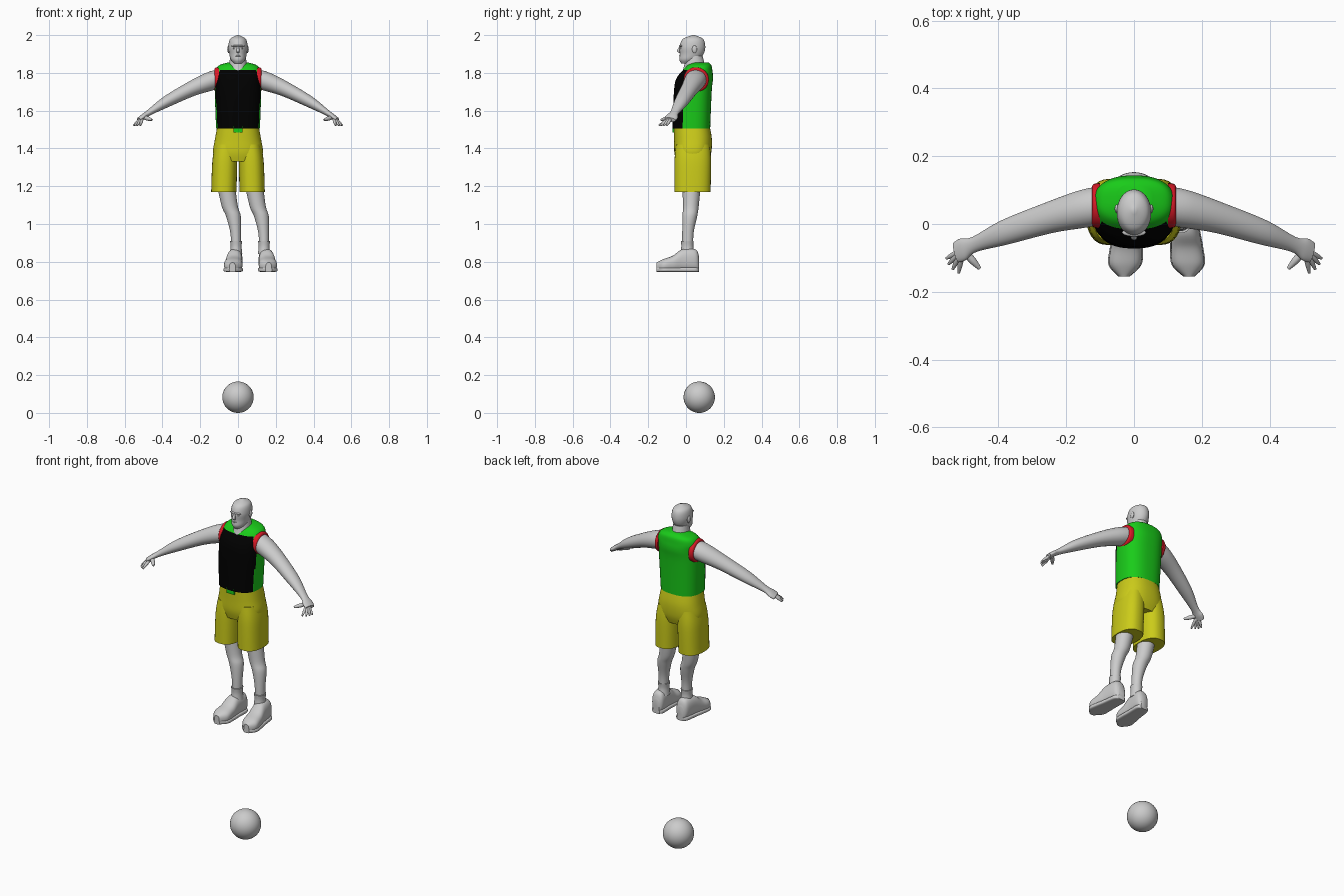
import bpy, bmesh, math
from mathutils import Vector

default = bpy.data.objects.get("Cube")
if default:
    bpy.data.objects.remove(default, do_unlink=True)

AXIS_X, AXIS_Y, AXIS_Z = Vector((1, 0, 0)), Vector((0, 1, 0)), Vector((0, 0, 1))
SIDES = (("left", 1), ("right", -1))
parts = []


def material(name, color):
    mat = bpy.data.materials.new(name)
    mat.use_nodes = True
    mat.diffuse_color = (*color, 1)
    shader = mat.node_tree.nodes["Principled BSDF"]
    shader.inputs["Base Color"].default_value = (*color, 1)
    return mat


GREY = material("light grey", (.6, .6, .6))
GREEN = material("jersey green", (.01, .6, .01))
BLACK = material("panel black", (0, 0, 0))
YELLOW = material("shorts yellow", (.6, .6, .01))
RED = material("trim red", (.7, .01, .02))


def finish(name, bm, mat):
    bmesh.ops.recalc_face_normals(bm, faces=bm.faces)
    mesh = bpy.data.meshes.new(name)
    bm.to_mesh(mesh)
    bm.free()
    mesh.materials.append(mat)
    obj = bpy.data.objects.new(name, mesh)
    bpy.context.collection.objects.link(obj)
    parts.append(obj)
    return obj


def smooth_stations(stations, steps=6):
    """Hermite interpolation through the control rings."""
    pts = [Vector(station) for station in stations]
    padded = [pts[0]] + pts + [pts[-1]]
    result = []
    for before, start, end, after in zip(padded, padded[1:], padded[2:], padded[3:]):
        slope_in, slope_out = (end - before) / 2, (after - start) / 2
        for k in range(steps):
            t = k / steps
            blend = t * t * (3 - 2 * t)
            result.append(start.lerp(end, blend)
                          + slope_in * t * (1 - t) ** 2
                          - slope_out * t * t * (1 - t))
    return result + [pts[-1]]


def signed_power(value, exponent):
    return math.copysign(abs(value) ** exponent, value)


def loft(name, stations, mat, u=AXIS_X, v=AXIS_Y, power=2, sides=32):
    """Skin superellipse rings; a station is x, y, z, half width on u, half width on v."""
    bm = bmesh.new()
    rings = []
    for x, y, z, across, deep in smooth_stations(stations):
        ring = []
        for i in range(sides):
            angle = math.tau * i / sides
            point = Vector((x, y, z))
            point += u * across * signed_power(math.cos(angle), 2 / power)
            point += v * deep * signed_power(math.sin(angle), 2 / power)
            ring.append(bm.verts.new(point))
        rings.append(ring)
    for lower, upper in zip(rings, rings[1:]):
        for i in range(sides):
            bm.faces.new((lower[i - 1], lower[i], upper[i], upper[i - 1]))
    bm.faces.new(rings[0])
    bm.faces.new(rings[-1])
    return finish(name, bm, mat)


def limb(name, stations, mat, sides=32):
    """Loft whose rings stand square to the line from first to last station."""
    direction = (Vector(stations[-1][:3]) - Vector(stations[0][:3])).normalized()
    u = (AXIS_Y - direction * direction.dot(AXIS_Y)).normalized()
    return loft(name, stations, mat, u=u, v=direction.cross(u), sides=sides)


def upright(rows, center_x=0):
    """Stations from rows of height, centre y, half width, half depth."""
    return [(center_x, y, z, across, deep) for z, y, across, deep in rows]


def ellipsoid(name, center, radii, mat, segments=24):
    bm = bmesh.new()
    bmesh.ops.create_uvsphere(bm, u_segments=segments, v_segments=segments // 2, radius=1)
    bmesh.ops.scale(bm, vec=radii, verts=bm.verts)
    bmesh.ops.translate(bm, vec=center, verts=bm.verts)
    return finish(name, bm, mat)


# Ball
BALL_RADIUS = .083
ellipsoid("ball", (0, .07, BALL_RADIUS), [BALL_RADIUS] * 3, GREY, segments=48)

# Head, neck and face
loft("head", upright([(1.85, 0, .02, .025), (1.87, .015, .038, .05), (1.9, .03, .046, .063),
                      (1.94, .034, .051, .068), (1.98, .037, .041, .053),
                      (2, .04, .005, .006)]), GREY)
loft("neck", upright([(1.79, .04, .06, .066), (1.83, .045, .049, .057),
                      (1.89, .045, .041, .043)]), GREY)
limb("nose", [(0, -.03, 1.94, .004, .004), (0, -.04, 1.917, .008, .009),
              (0, -.03, 1.905, .006, .006)], GREY, sides=12)
ellipsoid("brow", (0, -.025, 1.942), (.035, .012, .006), GREY)
ellipsoid("mouth", (0, -.028, 1.89), (.015, .008, .005), GREY)
for side, sign in SIDES:
    ellipsoid(side + "_ear", (sign * .05, .045, 1.925), (.007, .013, .02), GREY)
    ellipsoid(side + "_eye", (sign * .018, -.023, 1.93), (.009, .008, .005), GREY)

# Jersey with a dark front panel that leans back toward the shoulders
WAIST, PANEL_TOP = 1.505, 1.815
jersey = loft("jersey", upright([(WAIST, .028, .116, .1), (1.7, .036, .123, .1),
                                 (1.77, .046, .12, .097), (1.81, .06, .119, .08),
                                 (1.84, .07, .1, .064), (1.856, .078, .05, .04)]),
              GREEN, power=2.5, sides=64)
jersey.data.materials.append(BLACK)
for face in jersey.data.polygons:
    seam_y = (face.center.z - WAIST) * .08 - .02
    if face.center.z < PANEL_TOP and face.center.y < seam_y:
        face.material_index = 1

# Shirt tail showing at the waist
bm = bmesh.new()
bmesh.ops.create_cube(bm, size=1)
bmesh.ops.scale(bm, vec=(.05, .008, .03), verts=bm.verts)
bmesh.ops.translate(bm, vec=(0, -.067, 1.5), verts=bm.verts)
finish("shirt_tail", bm, GREEN)

# Shorts
loft("shorts_hips", upright([(1.525, .03, .108, .094), (1.45, .037, .122, .1),
                             (1.38, .036, .132, .098), (1.33, .034, .115, .085)]),
     YELLOW, power=2.4, sides=48)
for side, sign in SIDES:
    loft(side + "_shorts_leg", [(sign * .062, .036, 1.42, .06, .09),
                                (sign * .07, .036, 1.33, .066, .097),
                                (sign * .075, .034, 1.17, .067, .096)], YELLOW, power=2.4)

# Arms follow one drooping, forward-bending curve
def arm_point(x):
    reach = x - .1
    return Vector((x, .055 - .2 * reach - .3 * reach ** 2, 1.77 - .3 * reach - .5 * reach ** 2))


def mirrored(point, sign):
    return (sign * point.x, point.y, point.z)


for side, sign in SIDES:
    widths = [(.09, .056, .05), (.15, .056, .05), (.25, .046, .04), (.38, .037, .03),
              (.47, .023, .016), (.505, .033, .014), (.525, .03, .012)]
    limb(side + "_arm", [(*mirrored(arm_point(x), sign), a, b) for x, a, b in widths], GREY)

    # Armhole trim
    loft(side + "_armhole_trim", [(sign * x, .054, 1.764, radius, radius)
                                  for x, radius in ((.1, .067), (.118, .064), (.124, .057))],
         RED, u=AXIS_Y, v=AXIS_Z)

    # Fingers fan out from the palm, the thumb points back and stays higher
    palm = arm_point(.505)
    fan = [(f"finger_{i + 1}", -.5 - .3 * i, .055 + .005 * i, .045, .008) for i in range(4)]
    for digit, angle, length, drop, thick in fan + [("thumb", -2.3, .075, .015, .011)]:
        tip = Vector((math.cos(angle) * length, math.sin(angle) * length, -drop))
        limb(f"{side}_{digit}", [(*mirrored(palm + tip * t, sign), thick * taper, thick * taper)
                                 for t, taper in ((.2, 1), (.6, 1), (1, .5))], GREY, sides=12)

# Legs lean toward the same side, so the second is a shifted copy of the first
for side, shift, foot_x, sign in (("left", .148, .15, 1), ("right", 0, -.017, -1)):
    shin = [(-.07, .03, 1.25, .05, .052), (-.045, .026, 1.1, .043, .042),
            (-.024, .02, 1.04, .039, .039), (-.012, .01, .95, .028, .03),
            (-.01, .008, .85, .026, .03)]
    loft(side + "_leg", [(shift + x, *rest) for x, *rest in shin], GREY)
    loft(side + "_sock", upright([(.84, .008, .033, .038), (.88, .007, .029, .032),
                                  (.91, .007, .032, .034)], shift - .01), GREY)

    # Shoe and sole, toes turned slightly outward
    ground = .746
    shoe = [(.07, .02, .04), (.05, .036, .06), (-.02, .041, .06), (-.07, .046, .043),
            (-.12, .046, .034), (-.155, .016, .025)]
    upper, sole = [], []
    for y, across, tall in shoe:
        x = foot_x - sign * y * .08
        upper.append((x, y, ground + tall, across, tall))
        sole.append((x, y, ground + .012, across * 1.06, .012))
    loft(side + "_shoe", upper, GREY, v=AXIS_Z, power=2.4)
    loft(side + "_sole", sole, GREY, v=AXIS_Z, power=4)

bpy.ops.object.select_all(action="DESELECT")
for obj in parts:
    obj.select_set(True)
bpy.context.view_layer.objects.active = parts[0]
bpy.ops.object.shade_smooth_by_angle(angle=math.radians(40))
